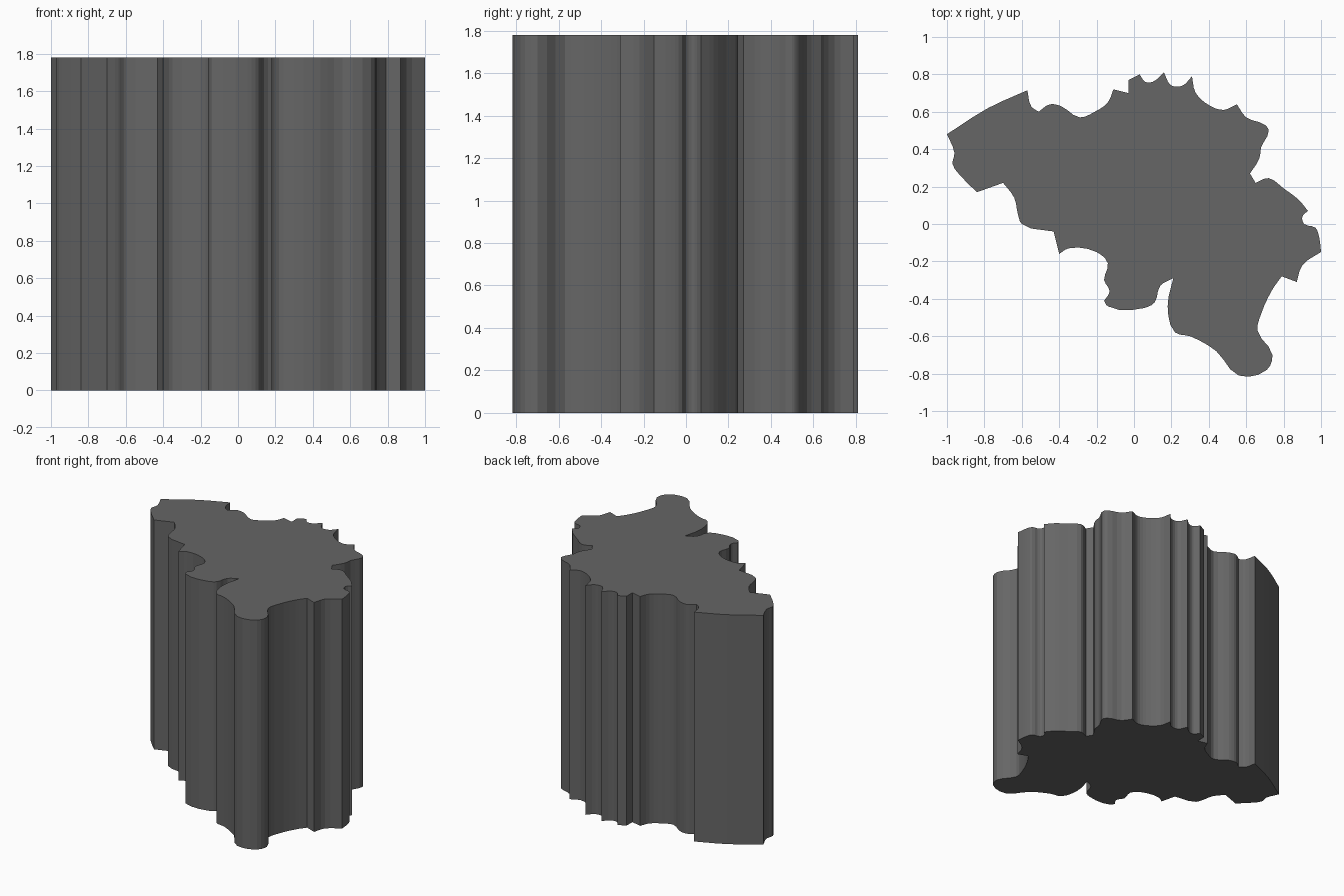
import bpy, bmesh, math
from mathutils import Vector

if "Cube" in bpy.data.objects:
    bpy.data.objects.remove(bpy.data.objects["Cube"])

HEIGHT = 1.78
STEPS = 3                      # facets per outline segment
CORNER = math.radians(62)      # sharper turns stay as crisp corners

# Outline seen from above, clockwise from the left tip
outline = [Vector(p) for p in [
    (-1, .48), (-.78, .62), (-.57, .715), (-.55, .63), (-.51, .60), (-.45, .64),
    (-.39, .63), (-.29, .57), (-.21, .60), (-.14, .65), (-.11, .72), (-.03, .70),
    (-.03, .77), (.03, .80), (.06, .76), (.10, .76), (.16, .81), (.20, .74),
    (.26, .74), (.31, .79), (.33, .70), (.41, .63), (.48, .61), (.55, .64),
    (.60, .57), (.70, .53), (.72, .50), (.68, .41), (.67, .35), (.62, .27),
    (.65, .22), (.72, .245), (.80, .19), (.88, .13), (.93, .07), (.90, .04),
    (.91, 0), (.97, -.02), (.99, -.07), (1, -.15), (.90, -.22), (.87, -.31),
    (.79, -.28), (.74, -.35), (.68, -.48), (.66, -.57), (.74, -.70), (.71, -.78),
    (.56, -.81), (.44, -.68), (.30, -.60), (.22, -.58), (.18, -.44), (.21, -.29),
    (.14, -.33), (.11, -.42), (.05, -.45), (-.14, -.44), (-.16, -.41),
    (-.13, -.36), (-.16, -.30), (-.14, -.21), (-.20, -.15), (-.35, -.13),
    (-.40, -.16), (-.43, -.04), (-.60, 0), (-.62, .05), (-.64, .14), (-.70, .22),
    (-.84, .17), (-.92, .25), (-.97, .32), (-.96, .38),
]]


def rounded(points):
    """Ease the outline through its gentle turns, keeping sharp corners."""
    n = len(points)
    tangents = []
    for i, p in enumerate(points):
        into = (p - points[i - 1]).normalized()
        out = (points[(i + 1) % n] - p).normalized()
        tangents.append(None if into.angle(out) > CORNER
                        else (into + out).normalized())
    result = []
    for i, a in enumerate(points):
        j = (i + 1) % n
        chord = points[j] - a
        ta = tangents[i] * chord.length if tangents[i] else chord
        tb = tangents[j] * chord.length if tangents[j] else chord
        for k in range(STEPS):
            t = k / STEPS
            blend = t * t * (3 - 2 * t)
            result.append(a + chord * blend + ta * (t * (1 - t) ** 2)
                          + tb * (t * t * (t - 1)))
    return result


# Extrude the outline into a flat-faced block
bm = bmesh.new()
base = bm.faces.new([bm.verts.new((p.x, p.y, 0)) for p in rounded(outline)])
top = bmesh.ops.extrude_face_region(bm, geom=[base], use_keep_orig=True)["geom"]
bmesh.ops.translate(bm, vec=(0, 0, HEIGHT),
                    verts=[g for g in top if isinstance(g, bmesh.types.BMVert)])
bmesh.ops.recalc_face_normals(bm, faces=bm.faces)
mesh = bpy.data.meshes.new("map_block")
bm.to_mesh(mesh)
bm.free()

# Dark grey finish
dark = bpy.data.materials.new("dark_grey")
dark.diffuse_color = (0.133, 0.133, 0.133, 1)
dark.use_nodes = True
dark.node_tree.nodes["Principled BSDF"].inputs["Base Color"].default_value = dark.diffuse_color
mesh.materials.append(dark)
bpy.context.collection.objects.link(bpy.data.objects.new("map_block", mesh))
